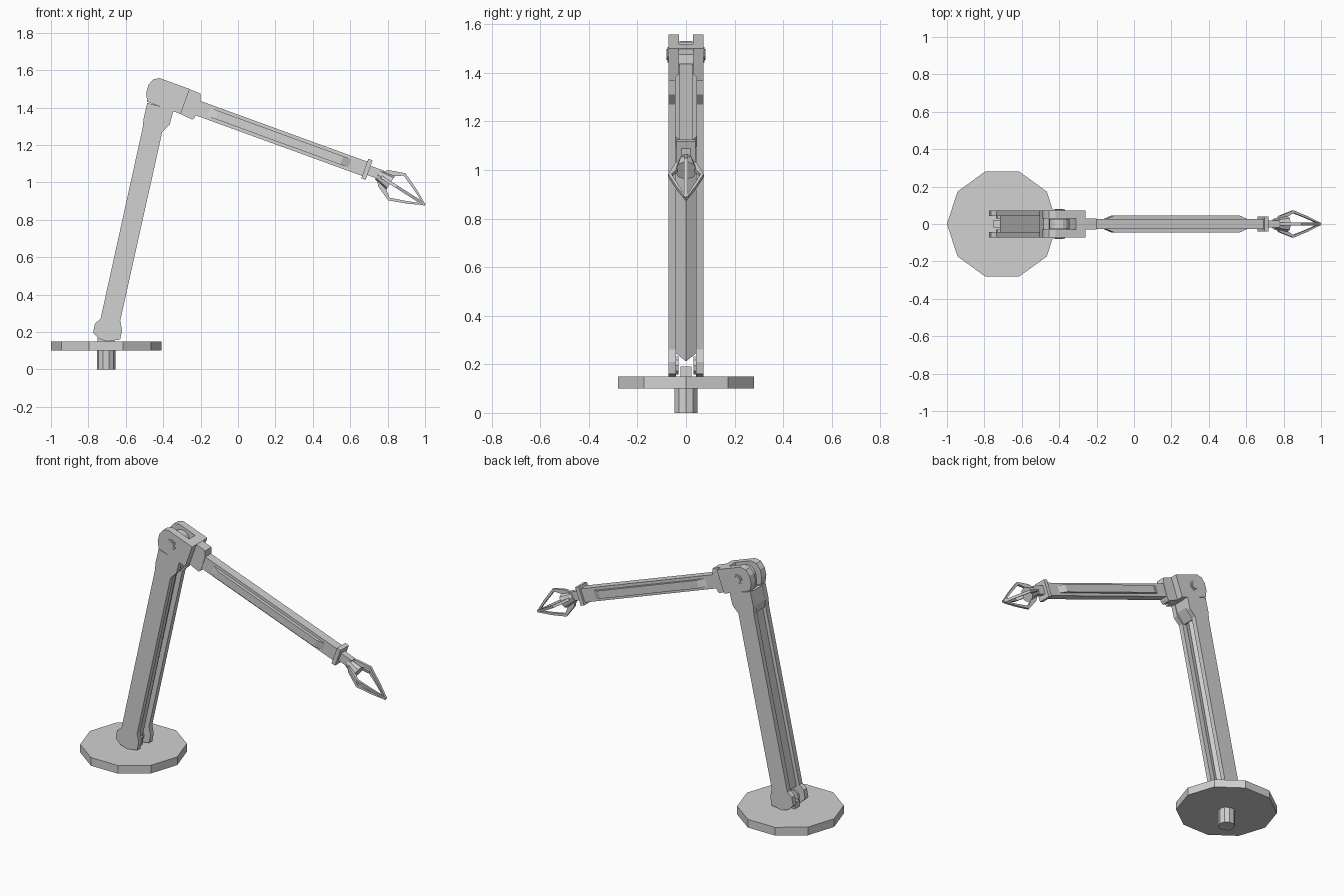
import bpy, bmesh
from math import sin, cos, pi, radians

if "Cube" in bpy.data.objects:
    bpy.data.objects.remove(bpy.data.objects["Cube"], do_unlink=True)

GREY = (0.64, 0.64, 0.64, 1)
metal = bpy.data.materials.new("light grey metal")
metal.use_nodes = True
metal.diffuse_color = GREY
for node in metal.node_tree.nodes:
    if node.type == 'BSDF_PRINCIPLED':
        node.inputs["Base Color"].default_value = GREY


def prism(name, pts, a, b, place):
    """Extrude a flat outline from depth a to b; place maps (p, q, depth) to xyz."""
    bm = bmesh.new()
    low = [bm.verts.new(place(p, q, a)) for p, q in pts]
    high = [bm.verts.new(place(p, q, b)) for p, q in pts]
    bm.faces.new(low)
    bm.faces.new(high)
    n = len(pts)
    for i in range(n):
        j = (i + 1) % n
        bm.faces.new((low[i], low[j], high[j], high[i]))
    bmesh.ops.recalc_face_normals(bm, faces=bm.faces)
    mesh = bpy.data.meshes.new(name)
    bm.to_mesh(mesh)
    bm.free()
    mesh.materials.append(metal)
    ob = bpy.data.objects.new(name, mesh)
    bpy.context.collection.objects.link(ob)
    return ob


def ring(r, n, cx=0, cy=0):
    return [(cx + r * cos(2 * pi * i / n), cy + r * sin(2 * pi * i / n)) for i in range(n)]


def rect(p0, p1, q0, q1):
    return [(p0, q0), (p1, q0), (p1, q1), (p0, q1)]


def frame(ox, oz, degrees):
    """Side-plane frame: u runs along the tilted axis, v across it, depth is y."""
    c, s = cos(radians(degrees)), sin(radians(degrees))
    return lambda u, v, y: (ox + u * c - v * s, y, oz + u * s + v * c)


def flat(p, q, r):
    return (p, q, r)


side = frame(0, 0, 0)
upper = frame(-0.40, 1.475, -20)
lower = frame(-0.682, 0.25, 77.5)
claw = frame(0.765, 1.03, -32.5)

# Base
prism("base_disc", ring(0.295, 10, -0.705), 0.10, 0.15, flat)
prism("base_shaft", ring(0.05, 10, -0.705), 0, 0.10, flat)
prism("base_tab", rect(-0.75, -0.66, 0.15, 0.19), -0.022, 0.022, side)

# Lower arm: two side plates, a ridged web between them and the top joint
plate = [(-0.775, 0.195), (-0.765, 0.245), (-0.735, 0.27), (-0.51, 1.29),
         (-0.505, 1.34), (-0.485, 1.425), (-0.345, 1.385), (-0.365, 1.31),
         (-0.405, 1.27), (-0.63, 0.26), (-0.62, 0.21), (-0.63, 0.16),
         (-0.70, 0.15), (-0.745, 0.165)]
for s, label in ((1, "back"), (-1, "front")):
    prism("lower_arm_plate_" + label, plate, s * 0.042, s * 0.073, side)
    prism("lower_arm_boss_" + label, ring(0.038, 10, -0.70, 0.195),
          s * 0.03, s * 0.043, side)

web_section = [(-0.038, 0), (-0.018, 0.043), (0.035, 0.043),
               (0.035, -0.043), (-0.018, -0.043)]
web = prism("lower_arm_web", web_section, 0, 1.10, lambda v, y, u: lower(u, v, y))
for v in web.data.vertices:
    if abs(v.co.y) < 0.01 and v.co.z < 0.5:
        v.co.z -= 0.03

prism("lower_arm_cap", [(-0.505, 1.34), (-0.485, 1.42), (-0.35, 1.38),
                        (-0.365, 1.33), (-0.415, 1.27), (-0.50, 1.29)],
      -0.044, 0.044, side)
tongue = [(-0.46, 1.38)] + [(-0.40 + 0.055 * cos(a), 1.475 + 0.055 * sin(a))
                            for a in [pi * (1 - i / 8) for i in range(9)]] + [(-0.36, 1.36)]
prism("elbow_tongue", tongue, -0.027, 0.027, side)

# Elbow fork with its pins
fork = [(0.07, 0.071), (-0.046, 0.071), (-0.077, 0.052), (-0.09, 0.015),
        (-0.086, -0.03), (-0.065, -0.071), (0.07, -0.071)]
for s, label in ((1, "back"), (-1, "front")):
    prism("elbow_fork_" + label, fork, s * 0.029, s * 0.073, upper)
    prism("elbow_pin_" + label, ring(0.032, 10), s * 0.07, s * 0.077, upper)
    prism("elbow_pin_head_" + label, ring(0.022, 10), s * 0.075, s * 0.081, upper)
prism("elbow_block", rect(0.07, 0.125, -0.071, 0.071), -0.073, 0.073, upper)
prism("elbow_collar", [(0.12, 0.07), (0.188, 0.068), (0.20, 0.035), (0.203, -0.06),
                       (0.194, -0.078), (0.12, -0.071)], -0.03, 0.03, upper)

# Upper arm with a raised, taper-ended rib on each side
prism("upper_arm_beam", rect(0.18, 1.16, -0.05, 0.031), -0.027, 0.027, upper)
for s, label in ((1, "back"), (-1, "front")):
    rib = [(0.26, s * 0.025), (0.31, s * 0.046), (1.02, s * 0.046), (1.07, s * 0.025)]
    prism("upper_arm_rib_" + label, rib, -0.033, 0.014,
          lambda u, y, v: upper(u, v, y))

# Wrist
prism("wrist_flange", rect(1.15, 1.175, -0.063, 0.047), -0.04, 0.04, upper)
prism("wrist_link", rect(1.17, 1.25, -0.036, 0.016), -0.018, 0.018, upper)

# Claw: a flared hub and four bent fingers meeting at the tip
hub = prism("claw_hub", ring(1, 8), -0.02, 0.06,
            lambda p, q, u: claw(u, p * (0.033 + u * 0.2), q * (0.033 + u * 0.2)))
finger = [(-0.005, 0.03), (0.015, 0.052), (0.10, 0.086), (0.195, 0.046),
          (0.278, 0.003), (0.27, -0.002), (0.185, 0.036), (0.098, 0.07),
          (0.05, 0.035)]
for i, label in enumerate(("top", "back", "bottom", "front")):
    c, s = cos(i * pi / 2), sin(i * pi / 2)
    reach = 1 - 0.15 * abs(s)
    prism("claw_finger_" + label, finger, -0.008, 0.008,
          lambda u, r, w: claw(u, r * reach * c - w * s, r * reach * s + w * c))
